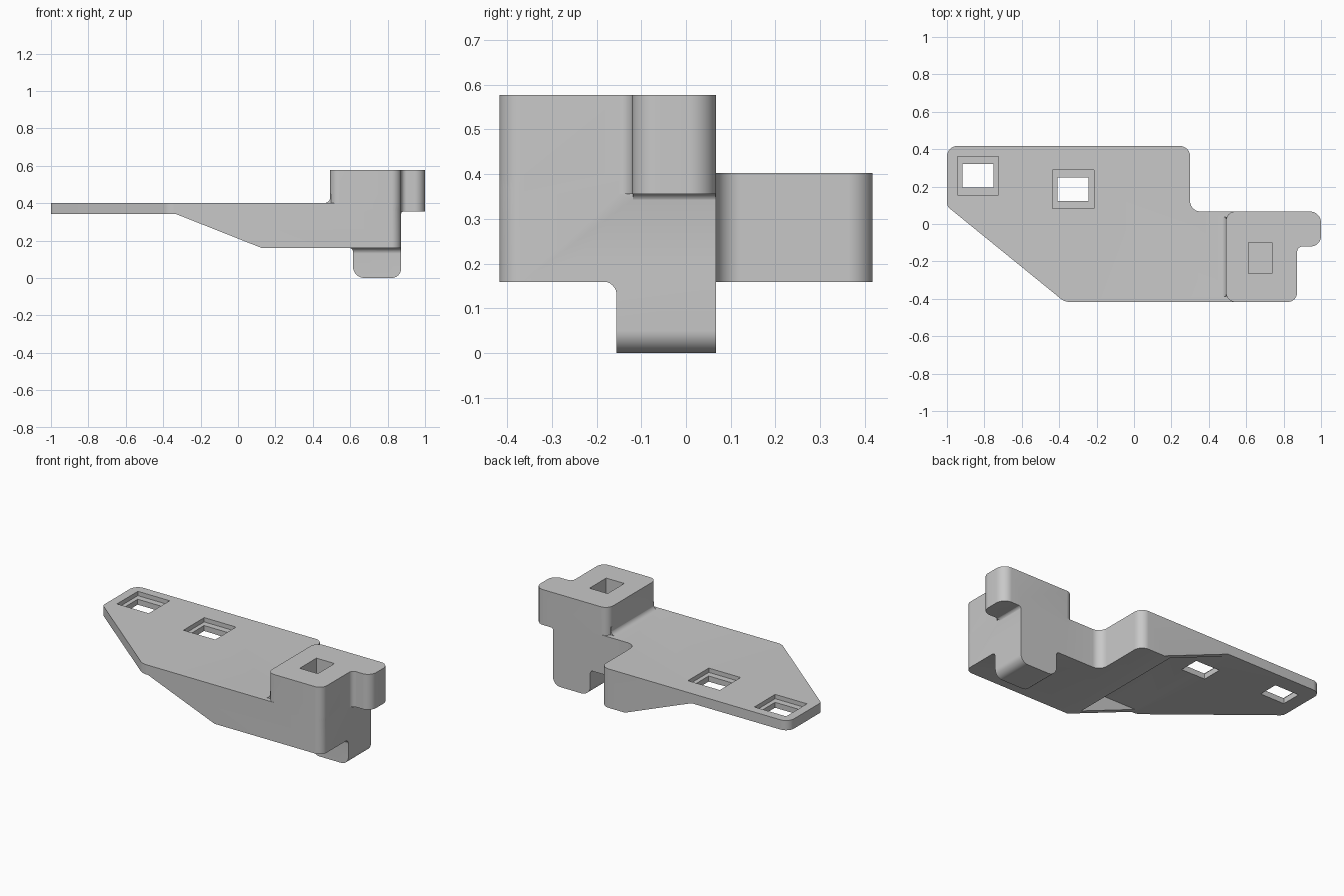
import bpy
import math
from mathutils import Vector

cube = bpy.data.objects.get("Cube")
if cube:
    bpy.data.objects.remove(cube, do_unlink=True)

grey = bpy.data.materials.new("plain grey")
grey.use_nodes = True
GREY = (0.58, 0.58, 0.58, 1)
grey.diffuse_color = GREY
grey.node_tree.nodes["Principled BSDF"].inputs["Base Color"].default_value = GREY


def rounded(corners, steps=8):
    """Outline whose corners (a, b, optional radius) are replaced by arcs."""
    out = []
    for i, corner in enumerate(corners):
        p = Vector(corner[:2])
        if len(corner) == 2:
            out.append(p)
            continue
        r = corner[2]
        u = (Vector(corners[i - 1][:2]) - p).normalized()
        v = (Vector(corners[(i + 1) % len(corners)][:2]) - p).normalized()
        half = u.angle(v) / 2
        centre = p + (u + v).normalized() * r / math.sin(half)
        start = p + u * r / math.tan(half) - centre
        end = p + v * r / math.tan(half) - centre
        for k in range(steps + 1):
            out.append(centre + start.lerp(end, k / steps).normalized() * r)
    return out


def prism(name, axis, corners, low, high):
    """Extrude an outline along an axis; the outline lies in the other two."""
    place = {"x": lambda p, t: (t, p.x, p.y),
             "y": lambda p, t: (p.x, t, p.y),
             "z": lambda p, t: (p.x, p.y, t)}[axis]
    pts = rounded(corners)
    n = len(pts)
    area = sum(pts[i - 1].cross(pts[i]) for i in range(n))
    if (area < 0) != (axis == "y"):
        pts.reverse()
    verts = [place(p, low) for p in pts] + [place(p, high) for p in pts]
    faces = [list(range(n))[::-1], list(range(n, 2 * n))]
    faces += [(i, (i + 1) % n, (i + 1) % n + n, i + n) for i in range(n)]
    mesh = bpy.data.meshes.new(name)
    mesh.from_pydata(verts, [], faces)
    mesh.materials.append(grey)
    obj = bpy.data.objects.new(name, mesh)
    bpy.context.collection.objects.link(obj)
    return obj


def box(name, x0, x1, y0, y1, z0, z1):
    return prism(name, "z", [(x0, y0), (x1, y0), (x1, y1), (x0, y1)], z0, z1)


def combine(target, other, operation):
    mod = target.modifiers.new(other.name, "BOOLEAN")
    mod.object = other
    mod.operation = operation
    mod.solver = "EXACT"
    other.hide_render = True
    helpers.append(other)


helpers = []
BACK, FRONT, STEP, END = 0.417, -0.417, 0.067, 0.872
FLOOR, WALL = 0.159, 0.035

# Plate and body: plan outline trimmed by the side profile
bracket = prism("mounting_bracket", "z", [
    (-1, BACK, 0.055), (-1, 0.095, 0.04), (-0.37, FRONT, 0.08),
    (END, FRONT, 0.05), (END, STEP), (0.3, STEP, 0.055),
    (0.3, BACK, 0.055)], 0.1, 0.402)
combine(bracket, prism("underside_profile", "y", [
    (-1.1, 0.341), (-0.33, 0.341), (0.13, FLOOR), (1.1, FLOOR),
    (1.1, 0.5), (-1.1, 0.5)], -0.6, 0.6), "INTERSECT")

# Open space under the plate, leaving a thin sloped gusset along each side
combine(bracket, box("gusset_gap", -0.4, 0.06, FRONT + WALL, BACK - WALL,
                     0, 0.34), "DIFFERENCE")

# Raised head with its hook
combine(bracket, prism("head", "z", [
    (0.492, FRONT, 0.05), (END, FRONT, 0.05), (END, -0.12, 0.03),
    (1, -0.12, 0.055), (1, STEP, 0.06), (0.492, STEP, 0.05)],
    0.356, 0.577), "UNION")
combine(bracket, prism("head_fillet", "y", [
    (0.455, 0.401), (0.493, 0.401, 0.03), (0.493, 0.45), (0.56, 0.45),
    (0.56, 0.37), (0.455, 0.37)], FRONT + 0.03, STEP - 0.03), "UNION")
combine(bracket, prism("hook_fillet", "y", [
    (0.8, 0.3), (END - 0.001, 0.3), (END - 0.001, 0.357, 0.02),
    (0.92, 0.357), (0.92, 0.41), (0.8, 0.41)], -0.119, STEP - 0.001), "UNION")

# Lower tab: front and side profiles, each flaring into the body
tab = prism("tab", "x", [
    (-0.25, FLOOR + 0.001), (-0.155, FLOOR + 0.001, 0.03), (-0.155, -0.1),
    (STEP, -0.1), (STEP, 0.22), (-0.25, 0.22)], 0.5, 1.0)
combine(tab, prism("tab_front_profile", "y", [
    (0.56, FLOOR + 0.001), (0.615, FLOOR + 0.001, 0.02), (0.615, 0, 0.06),
    (END, 0, 0.05), (END, 0.21), (0.56, 0.21)], -0.5, 0.5), "INTERSECT")
combine(bracket, tab, "UNION")

# Stepped windows in the plate
for x, y in [(-0.835, 0.258), (-0.325, 0.185)]:
    combine(bracket, box("window_recess", x - 0.11, x + 0.11,
                         y - 0.103, y + 0.103, 0.375, 0.5), "DIFFERENCE")
    combine(bracket, box("window_hole", x - 0.083, x + 0.083,
                         y - 0.063, y + 0.063, 0, 0.5), "DIFFERENCE")

# Blind socket in the head
combine(bracket, box("socket", 0.612, 0.737, -0.265, -0.1, 0.3, 0.7), "DIFFERENCE")

# Bake the solid and discard the helpers
graph = bpy.context.evaluated_depsgraph_get()
solid = bpy.data.meshes.new_from_object(bracket.evaluated_get(graph))
bracket.modifiers.clear()
bracket.data = solid
solid.materials.clear()
solid.materials.append(grey)
for face in solid.polygons:
    face.material_index = 0
for obj in helpers:
    bpy.data.objects.remove(obj, do_unlink=True)

bpy.ops.object.select_all(action="DESELECT")
bracket.select_set(True)
bpy.context.view_layer.objects.active = bracket
bpy.ops.object.shade_smooth_by_angle(angle=math.radians(25))
